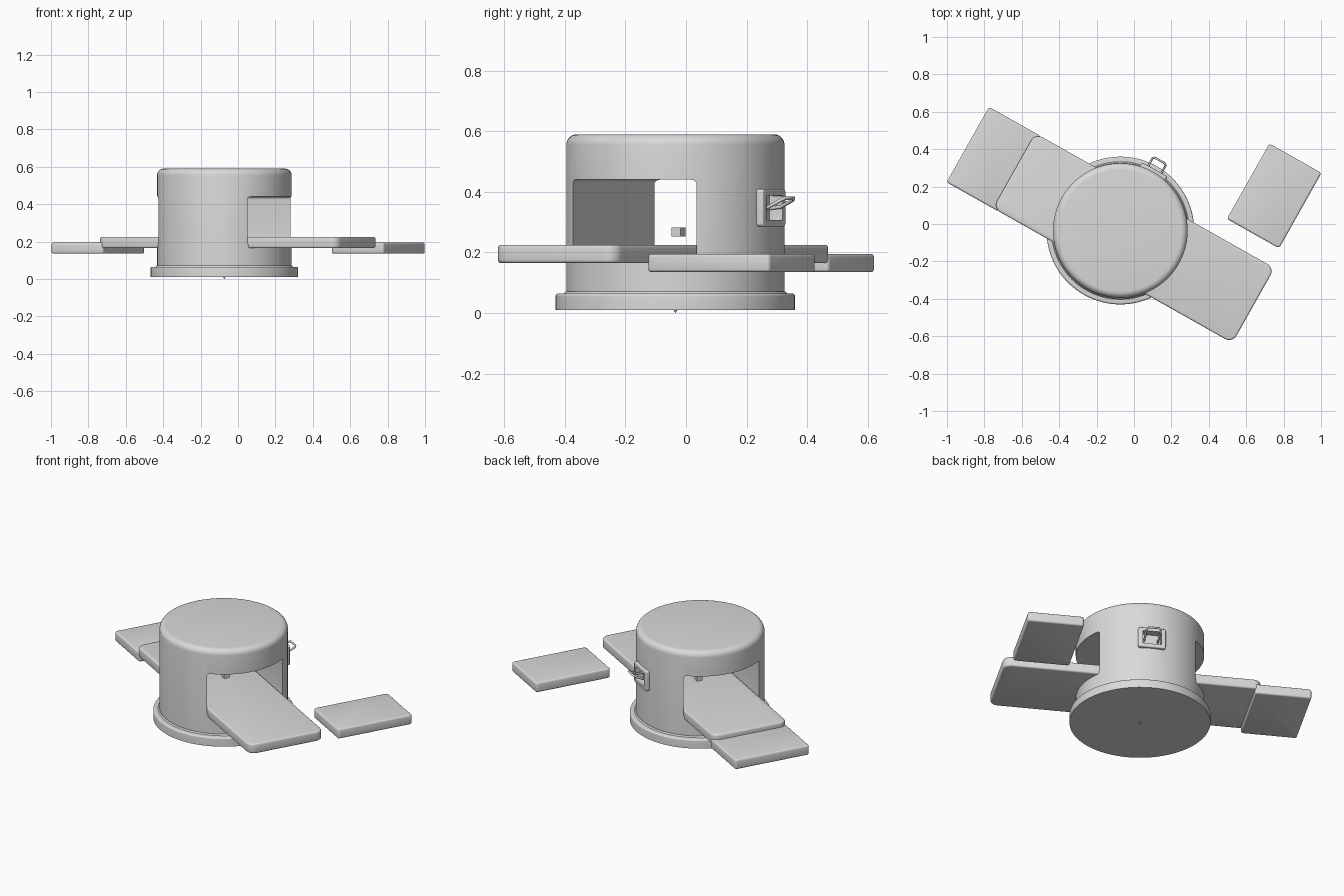
import bpy, bmesh, math
from mathutils import Matrix, Vector

if "Cube" in bpy.data.objects:
    bpy.data.objects.remove(bpy.data.objects["Cube"], do_unlink=True)

grey = bpy.data.materials.new("light grey plastic")
grey.use_nodes = True
grey.diffuse_color = (0.7, 0.7, 0.7, 1)
grey.node_tree.nodes["Principled BSDF"].inputs["Base Color"].default_value = (0.7, 0.7, 0.7, 1)

# Shared frame: origin on the drum axis, local x along the long slide
FRAME = Matrix.Translation((-0.073, -0.035, 0)) @ Matrix.Rotation(math.radians(-29.4), 4, "Z")


def finish(name, bm):
    bmesh.ops.recalc_face_normals(bm, faces=bm.faces)
    mesh = bpy.data.meshes.new(name)
    bm.to_mesh(mesh)
    bm.free()
    mesh.materials.append(grey)
    obj = bpy.data.objects.new(name, mesh)
    bpy.context.collection.objects.link(obj)
    obj.matrix_world = FRAME
    return obj


def smooth(obj):
    bpy.ops.object.select_all(action="DESELECT")
    obj.select_set(True)
    bpy.context.view_layer.objects.active = obj
    bpy.ops.object.shade_smooth_by_angle(angle=math.radians(35))


def slab(name, low, high, corner=0, rim=0, axis=2):
    """Box with rounded corners around one axis and softened rims."""
    low, high = Vector(low), Vector(high)
    bm = bmesh.new()
    bmesh.ops.create_cube(bm, size=1)
    bmesh.ops.scale(bm, vec=high - low, verts=bm.verts)
    bmesh.ops.translate(bm, vec=(low + high) / 2, verts=bm.verts)
    if corner:
        edges = [e for e in bm.edges
                 if abs(e.verts[0].co[axis] - e.verts[1].co[axis]) > 1e-4]
        bmesh.ops.bevel(bm, geom=edges, offset=corner, segments=6, profile=0.5, affect="EDGES")
    if rim:
        edges = [e for e in bm.edges
                 if abs(e.verts[0].co[axis] - e.verts[1].co[axis]) < 1e-5]
        edges = [e for e in edges if e.calc_face_angle(0) > 1]
        bmesh.ops.bevel(bm, geom=edges, offset=rim, segments=3, profile=0.5, affect="EDGES")
    return finish(name, bm)


def lathe(name, profile, steps=96):
    bm = bmesh.new()
    verts = [bm.verts.new((r, 0, z)) for r, z in profile]
    edges = [bm.edges.new(pair) for pair in zip(verts, verts[1:])]
    bmesh.ops.spin(bm, geom=verts + edges, cent=(0, 0, 0), axis=(0, 0, 1),
                   angle=math.tau, steps=steps)
    bmesh.ops.remove_doubles(bm, verts=bm.verts, dist=1e-5)
    return finish(name, bm)


def cut(obj, cutter):
    mod = obj.modifiers.new("cut", "BOOLEAN")
    mod.operation, mod.solver, mod.object = "DIFFERENCE", "EXACT", cutter
    bpy.context.view_layer.update()
    bpy.context.view_layer.objects.active = obj
    bpy.ops.object.modifier_apply(modifier=mod.name)
    bpy.data.objects.remove(cutter, do_unlink=True)


def arc(r, z, radius, count=6):
    """Quarter round for an outer top edge at radius r and height z."""
    turns = [i / count * math.pi / 2 for i in range(count + 1)]
    return [(r - radius + radius * math.cos(t), z - radius + radius * math.sin(t)) for t in turns]


# Round foot, small centre point below it
smooth(lathe("base_ring", [(0, 0.01), (0.395, 0.01)] + arc(0.395, 0.065, 0.01)
             + [(0.368, 0.065), (0.362, 0.072), (0, 0.072)]))
lathe("centre_point", [(0, 0), (0.008, 0.012), (0, 0.012)], steps=12)

# Drum with a straight channel through it and a pocket for the latch
drum = lathe("drum", [(0, 0.06), (0.36, 0.06)] + arc(0.36, 0.59, 0.035) + [(0, 0.59)])
cut(drum, slab("channel_cutter", (-0.6, -0.234, 0.18), (0.6, 0.234, 0.44), 0.015, axis=0))
cut(drum, slab("pocket_cutter", (-0.055, 0.325, 0.305), (0.055, 0.45, 0.39)))
smooth(drum)

# Long slide through the channel, with the small peg above it
smooth(slab("long_slide", (-0.652, -0.23, 0.165), (0.817, 0.23, 0.225), 0.045, 0.01))
slab("peg", (-0.017, -0.006, 0.253), (0.017, 0.028, 0.283))

# Two short trays: one under the slide, one standing apart
for name, x, y in (("joined_tray", -0.776, 0), ("loose_tray", 0.626, 0.565)):
    smooth(slab(name, (x - 0.16, y - 0.231, 0.135), (x + 0.16, y + 0.231, 0.195), 0.015, 0.01))

# Latch frame on the back of the drum
frame = slab("latch_frame", (-0.078, 0.34, 0.285), (0.078, 0.375, 0.41), 0.012, 0.006, axis=1)
cut(frame, slab("frame_cutter", (-0.054, 0.3, 0.307), (0.054, 0.5, 0.388), 0.006, axis=1))
smooth(frame)

# Bent wire handle
curve = bpy.data.curves.new("latch_handle", "CURVE")
curve.dimensions = "3D"
curve.bevel_depth, curve.bevel_resolution = 0.006, 3
curve.use_fill_caps = True
path = [(0.04, 0.325, 0.345), (0.04, 0.375, 0.35), (0.04, 0.422, 0.373), (0.03, 0.43, 0.379)]
path += [(-x, y, z) for x, y, z in reversed(path)]
spline = curve.splines.new("POLY")
spline.points.add(len(path) - 1)
for point, co in zip(spline.points, path):
    point.co = (*co, 1)
curve.materials.append(grey)
handle = bpy.data.objects.new("latch_handle", curve)
bpy.context.collection.objects.link(handle)
handle.matrix_world = FRAME
